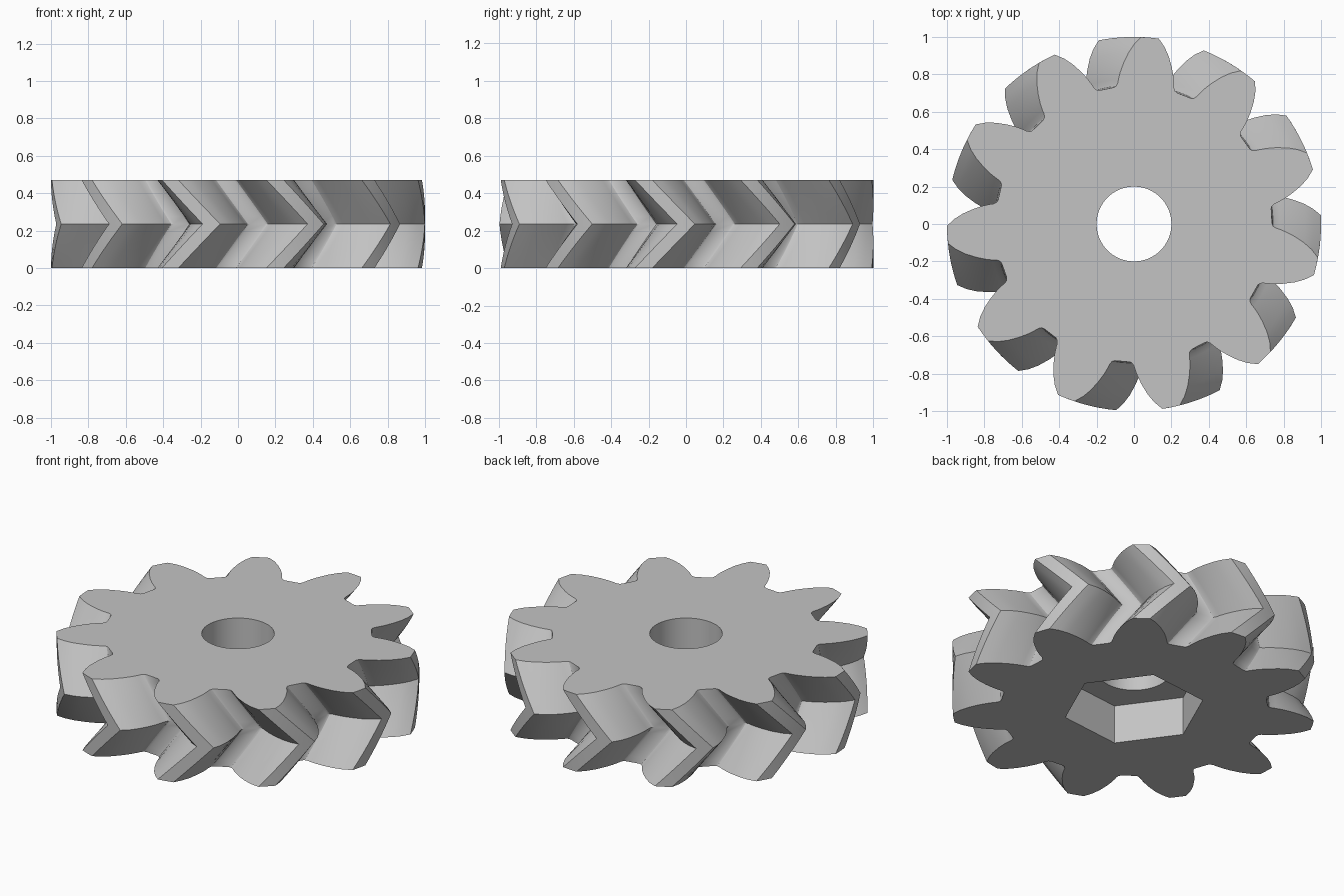
import bpy
import bmesh
from math import cos, sin, radians, pi

old = bpy.data.objects.get("Cube")
if old:
    bpy.data.objects.remove(old, do_unlink=True)

TEETH = 11
HEIGHT = 0.47
TWIST = radians(13.1)    # turn of each half of the herringbone
STEPS = 6                # slices per half
PITCH = 2 * pi / TEETH

# One flank of a tooth: degrees from the tooth centre, radius
FLANK = [(0, 1.0), (2.7, 1.0), (4.9, 0.96), (6.8, 0.915), (8.7, 0.86),
         (10.1, 0.815), (11.0, 0.78), (11.5, 0.758), (12.2, 0.744),
         (13.2, 0.738)]


def make_material(name, color):
    mat = bpy.data.materials.new(name)
    mat.use_nodes = True
    mat.diffuse_color = color
    mat.node_tree.nodes["Principled BSDF"].inputs["Base Color"].default_value = color
    return mat


def gear_outline():
    """Full outline as (angle, radius), mirroring the flank on every tooth."""
    tooth = [(-a, r) for a, r in reversed(FLANK[1:])] + FLANK
    return [(i * PITCH + radians(a), r) for i in range(TEETH) for a, r in tooth]


def make_object(name, bm, material):
    bmesh.ops.recalc_face_normals(bm, faces=bm.faces)
    mesh = bpy.data.meshes.new(name)
    bm.to_mesh(mesh)
    bm.free()
    mesh.materials.append(material)
    obj = bpy.data.objects.new(name, mesh)
    bpy.context.collection.objects.link(obj)
    return obj


def make_gear(material):
    """Stack twisted outlines; the teeth lead furthest at mid height."""
    bm = bmesh.new()
    outline = gear_outline()
    rings = []
    for k in range(2 * STEPS + 1):
        turn = -TWIST * abs(k - STEPS) / STEPS
        z = HEIGHT * k / (2 * STEPS)
        rings.append([bm.verts.new((r * cos(a + turn), r * sin(a + turn), z))
                      for a, r in outline])
    for low, high in zip(rings, rings[1:]):
        for i in range(len(low)):
            j = (i + 1) % len(low)
            bm.faces.new((low[i], low[j], high[j], high[i]))
    bm.faces.new(rings[0][::-1])
    bm.faces.new(rings[-1])
    return make_object("herringbone_gear", bm, material)


def cut_prism(target, name, sides, radius, bottom, top, angle, material):
    """Cut an upright prism out of the target."""
    bm = bmesh.new()
    ring = [bm.verts.new((radius * cos(angle + 2 * pi * i / sides),
                          radius * sin(angle + 2 * pi * i / sides), bottom))
            for i in range(sides)]
    base = bm.faces.new(ring)
    extruded = bmesh.ops.extrude_face_region(bm, geom=[base])["geom"]
    for v in extruded:
        if isinstance(v, bmesh.types.BMVert):
            v.co.z = top
    cutter = make_object(name, bm, material)
    cutter.hide_render = True
    mod = target.modifiers.new(name, "BOOLEAN")
    mod.operation = "DIFFERENCE"
    mod.solver = "EXACT"
    mod.object = cutter
    bpy.ops.object.modifier_apply(modifier=mod.name)
    bpy.data.objects.remove(cutter, do_unlink=True)


grey = make_material("light_grey", (0.55, 0.55, 0.55, 1.0))
gear = make_gear(grey)
bpy.ops.object.select_all(action="DESELECT")
gear.select_set(True)
bpy.context.view_layer.objects.active = gear

# Round shaft bore, then the hexagonal nut pocket underneath
cut_prism(gear, "shaft_bore", 64, 0.2, -0.1, HEIGHT + 0.1, 0, grey)
cut_prism(gear, "nut_pocket", 6, 0.39, -0.1, HEIGHT / 2, radians(6), grey)

bpy.ops.object.shade_smooth_by_angle(angle=radians(30))
